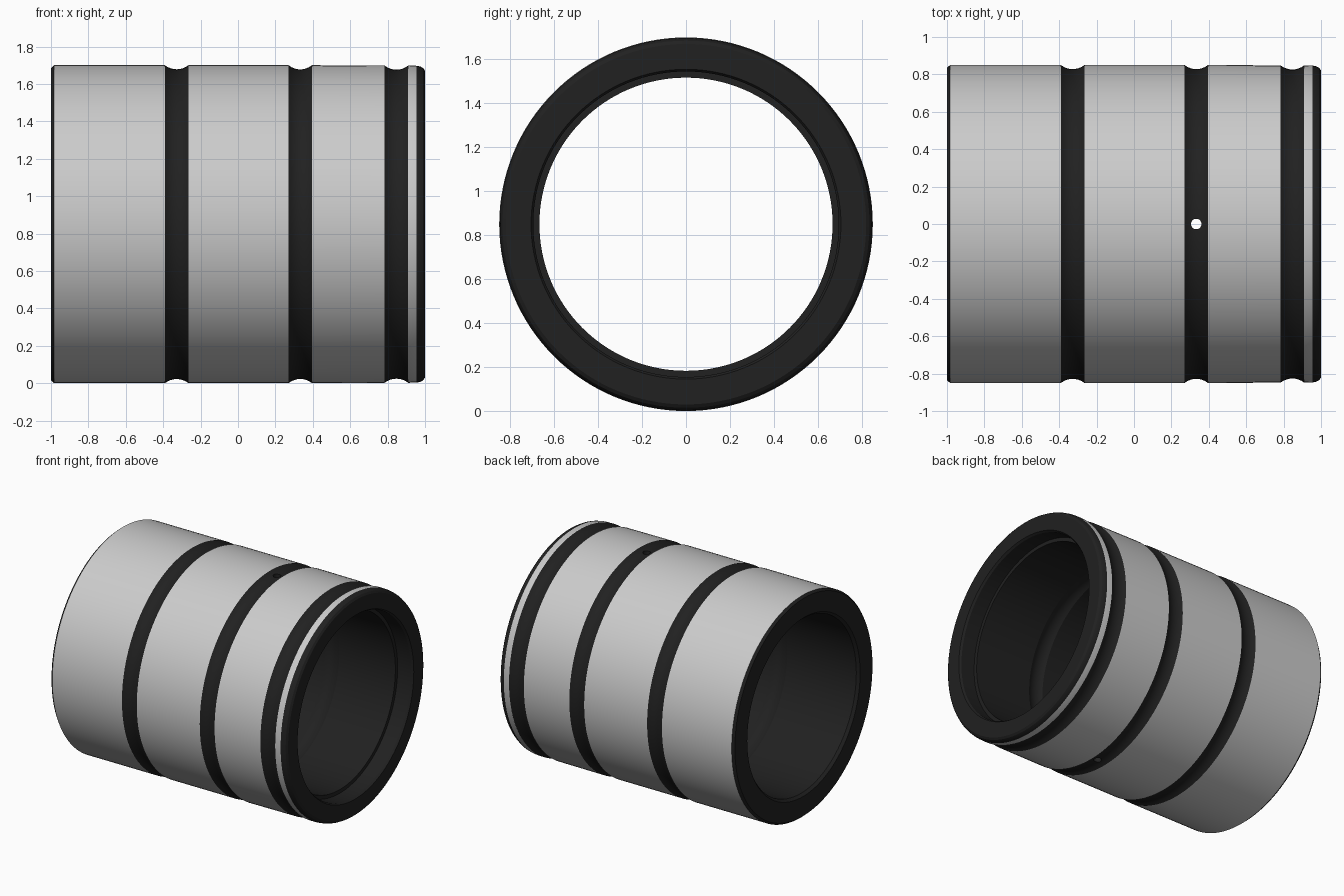
import bpy, bmesh, math

if "Cube" in bpy.data.objects:
    bpy.data.objects.remove(bpy.data.objects["Cube"])

R_OUT, R_IN, SEGS = 0.85, 0.667, 128


def material(name, v):
    m = bpy.data.materials.new(name)
    m.diffuse_color = (v, v, v, 1)
    m.use_nodes = True
    m.node_tree.nodes["Principled BSDF"].inputs["Base Color"].default_value = m.diffuse_color
    return m


dark, steel = material("dark_finish", 0.015), material("ground_steel", 0.8)


def groove(cx, radius, half, depth, steps=8):
    """Circular-arc groove in the profile; positive depth cuts toward the axis."""
    d = abs(depth)
    arc_r = (half * half + d * d) / (2 * d)
    pts = []
    for i in range(steps + 1):
        t = half * (2 * i / steps - 1)
        sag = math.sqrt(arc_r ** 2 - t * t) - (arc_r - d)
        pts.append((cx + t, radius - math.copysign(sag, depth)))
    return pts


# Profile entries are (x, radius, is the segment to the next point bare steel)
prof = [(-1.0, 0.835, False), (-0.983, R_OUT, True)]
for cx in (-0.328, 0.333, 0.847):
    pts = groove(cx, R_OUT - (0.002 if cx > 0.5 else 0), 0.063, 0.022)
    prof += [(x, r, False) for x, r in pts[:-1]] + [(*pts[-1], True)]
prof += [(0.955, 0.847, False), (0.975, 0.843, False), (0.99, 0.835, False), (1.0, 0.82, False)]
# Seal seat at the right mouth, then the bore with its oil grooves
prof += [(1.0, 0.705, False), (0.985, 0.695, False), (0.87, 0.695, False), (0.87, R_IN, False)]
for cx in (0.333, 0.0, -0.333):
    prof += [(x, r, False) for x, r in reversed(groove(cx, R_IN, 0.06, -0.018))]
prof += [(-0.98, R_IN, False), (-1.0, 0.685, False)]

# Bushing body, turned around the x axis
bm = bmesh.new()
rings = []
for x, r, _ in prof:
    rings.append([bm.verts.new((x, r * math.sin(math.tau * k / SEGS),
                                R_OUT + r * math.cos(math.tau * k / SEGS))) for k in range(SEGS)])
for i, a in enumerate(rings):
    b = rings[(i + 1) % len(rings)]
    for k in range(SEGS):
        n = (k + 1) % SEGS
        f = bm.faces.new((a[k], a[n], b[n], b[k]))
        f.material_index = 1 if prof[i][2] else 0
bmesh.ops.recalc_face_normals(bm, faces=bm.faces)
mesh = bpy.data.meshes.new("bushing")
bm.to_mesh(mesh)
bm.free()
bushing = bpy.data.objects.new("bushing", mesh)
bpy.context.collection.objects.link(bushing)
mesh.materials.append(dark)
mesh.materials.append(steel)

# Oil holes through the top and bottom of the middle groove
bpy.ops.mesh.primitive_cylinder_add(vertices=32, radius=0.028, depth=2.4, location=(0.333, 0, R_OUT))
drill = bpy.context.object
drill.name = "oil_hole_cutter"
drill.data.materials.append(dark)
drill.hide_render = True
mod = bushing.modifiers.new("oil_holes", "BOOLEAN")
mod.operation = "DIFFERENCE"
mod.solver = "EXACT"
mod.object = drill

bpy.ops.object.select_all(action="DESELECT")
bushing.select_set(True)
bpy.context.view_layer.objects.active = bushing
bpy.ops.object.modifier_apply(modifier=mod.name)
bpy.data.objects.remove(drill)
bpy.ops.object.shade_smooth_by_angle(angle=math.radians(25))
